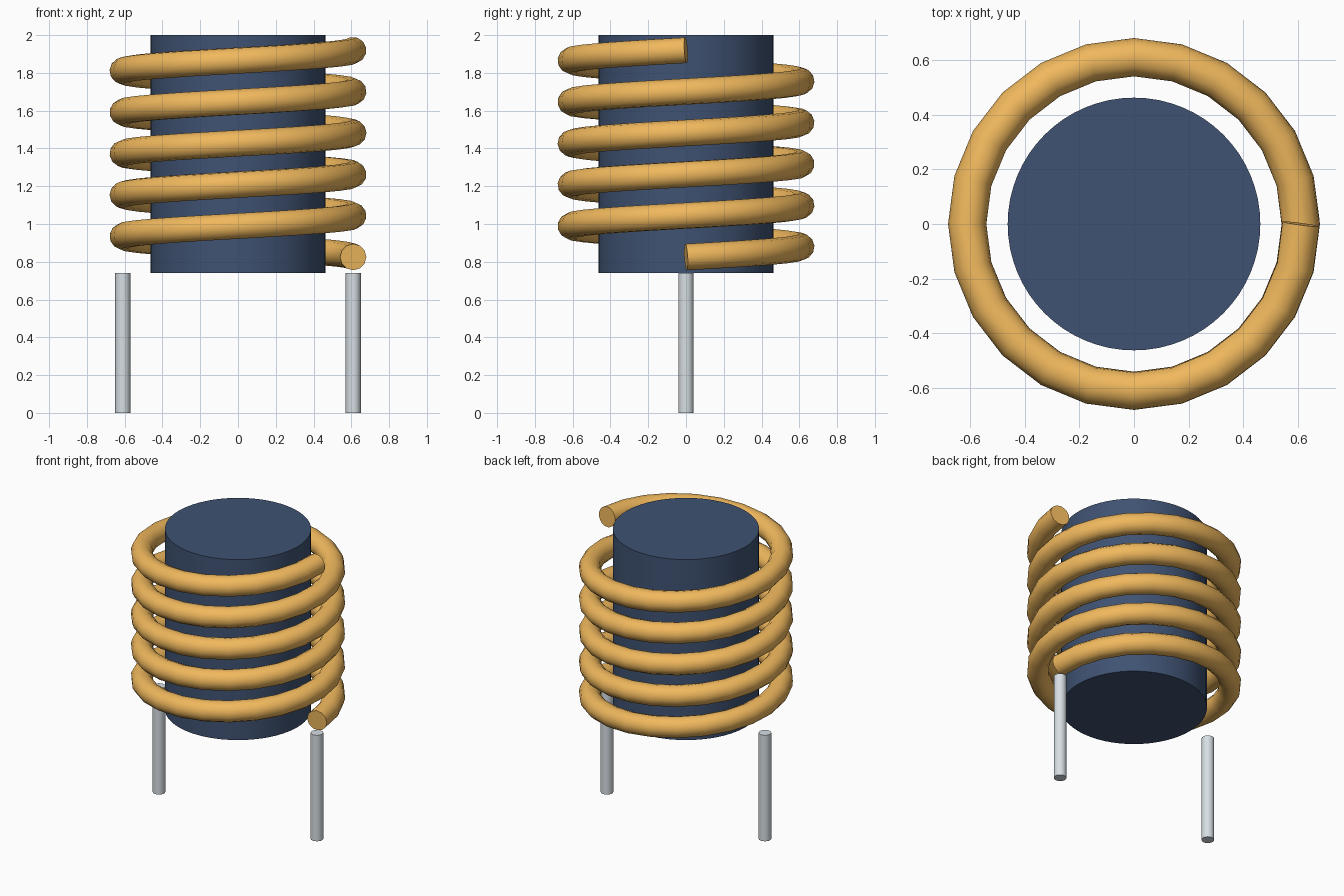
import bpy
from math import cos, sin, tau, radians

if "Cube" in bpy.data.objects:
    bpy.data.objects.remove(bpy.data.objects["Cube"])

COIL_R, WIRE_R = 0.61, 0.07
TURNS, STEPS = 5, 24
Z_START, Z_END = 0.825, 1.92
BODY_Z = 0.74


def material(name, rgb):
    mat = bpy.data.materials.new(name)
    mat.diffuse_color = (*rgb, 1)
    mat.use_nodes = True
    mat.node_tree.nodes["Principled BSDF"].inputs["Base Color"].default_value = mat.diffuse_color
    return mat


def finish(obj, name, mat):
    obj.name = name
    obj.data.name = name
    obj.data.materials.clear()
    obj.data.materials.append(mat)
    bpy.ops.object.shade_smooth_by_angle(angle=radians(40))


def cylinder(name, x, radius, z0, z1, sides, mat):
    bpy.ops.mesh.primitive_cylinder_add(
        vertices=sides, radius=radius, depth=z1 - z0, location=(x, 0, (z0 + z1) / 2))
    finish(bpy.context.object, name, mat)


ferrite = material("ferrite_blue", (0.05, 0.085, 0.17))
copper = material("copper", (0.87, 0.48, 0.11))
tin = material("tinned_metal", (0.68, 0.74, 0.78))

# Core and the two lead pins
cylinder("core", 0, 0.462, BODY_Z, 2.0, 64, ferrite)
for side, x in (("left", -COIL_R), ("right", COIL_R)):
    cylinder(side + "_pin", x, 0.04, 0, BODY_Z, 24, tin)

# Winding: a wire swept along a faceted helix, rising counter-clockwise
curve = bpy.data.curves.new("winding", "CURVE")
curve.dimensions = "3D"
curve.bevel_depth = WIRE_R
curve.bevel_resolution = 4
curve.use_fill_caps = True
spline = curve.splines.new("POLY")
count = TURNS * STEPS
spline.points.add(count)
for i, point in enumerate(spline.points):
    a = tau * i / STEPS
    z = Z_START + (Z_END - Z_START) * i / count
    point.co = (COIL_R * cos(a), COIL_R * sin(a), z, 1)

winding = bpy.data.objects.new("winding", curve)
bpy.context.collection.objects.link(winding)
bpy.ops.object.select_all(action="DESELECT")
winding.select_set(True)
bpy.context.view_layer.objects.active = winding
bpy.ops.object.convert(target="MESH")
finish(bpy.context.object, "winding", copper)
